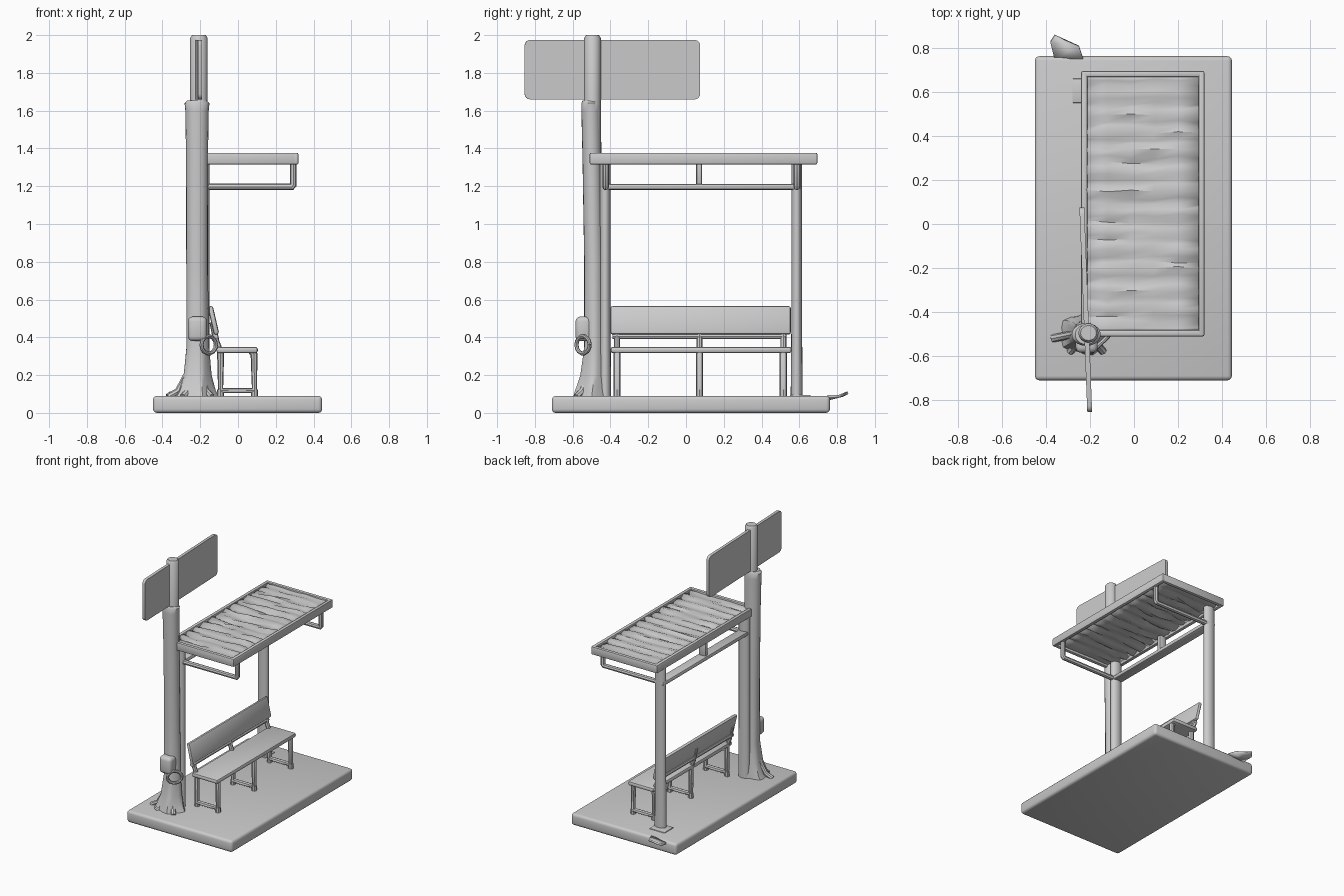
import bpy, bmesh, math, random
from mathutils import Vector

random.seed(4)
if "Cube" in bpy.data.objects:
    bpy.data.objects.remove(bpy.data.objects["Cube"], do_unlink=True)

grey = bpy.data.materials.new("plain_grey")
grey.use_nodes = True
grey.diffuse_color = (0.6, 0.6, 0.6, 1)
grey.node_tree.nodes["Principled BSDF"].inputs["Base Color"].default_value = (0.6, 0.6, 0.6, 1)


def finish(name, bm):
    bmesh.ops.recalc_face_normals(bm, faces=bm.faces)
    mesh = bpy.data.meshes.new(name)
    bm.to_mesh(mesh)
    bm.free()
    mesh.materials.append(grey)
    ob = bpy.data.objects.new(name, mesh)
    bpy.context.collection.objects.link(ob)
    bpy.ops.object.select_all(action="DESELECT")
    ob.select_set(True)
    bpy.context.view_layer.objects.active = ob
    bpy.ops.object.shade_smooth_by_angle(angle=math.radians(40))
    return ob


def box(name, lo, hi, bevel=0.008, segments=2):
    """Rounded box between two corners."""
    lo, hi = Vector(lo), Vector(hi)
    bm = bmesh.new()
    bmesh.ops.create_cube(bm, size=1)
    for v in bm.verts:
        v.co = (lo + hi) / 2 + v.co * (hi - lo)
    bmesh.ops.bevel(bm, geom=bm.edges[:], offset=bevel, segments=segments,
                    affect="EDGES", profile=0.5)
    return finish(name, bm)


def loft(name, rings, sides=16, lobes=0.0):
    """Closed skin over (z, x, y, rx, ry) rings; lobes ripple the lower rings."""
    bm = bmesh.new()
    loops = []
    for z, x, y, rx, ry in rings:
        loop = []
        for i in range(sides):
            a = math.tau * i / sides
            k = 1 + lobes * math.cos(5 * a) * max(0, 1 - z / 0.5)
            loop.append(bm.verts.new((x + k * rx * math.cos(a), y + k * ry * math.sin(a), z)))
        loops.append(loop)
    for a, b in zip(loops, loops[1:]):
        for i in range(sides):
            j = (i + 1) % sides
            bm.faces.new((a[i], a[j], b[j], b[i]))
    bm.faces.new(loops[0])
    bm.faces.new(loops[-1])
    return finish(name, bm)


def tube(name, points, radius):
    """Round bar along a path."""
    cu = bpy.data.curves.new(name, "CURVE")
    cu.dimensions = "3D"
    cu.bevel_depth = radius
    cu.bevel_resolution = 2
    cu.use_fill_caps = True
    sp = cu.splines.new("POLY")
    sp.points.add(len(points) - 1)
    for p, co in zip(sp.points, points):
        p.co = (*co, 1)
    cu.materials.append(grey)
    ob = bpy.data.objects.new(name, cu)
    bpy.context.collection.objects.link(ob)
    bpy.ops.object.select_all(action="DESELECT")
    ob.select_set(True)
    bpy.context.view_layer.objects.active = ob
    bpy.ops.object.convert(target="MESH")
    bpy.ops.object.shade_smooth_by_angle(angle=math.radians(40))


# Ground slab
box("ground_slab", (-0.45, -0.71, 0), (0.445, 0.762, 0.09), 0.02, 3)

# Trunk with flared roots, and the sign pole rising out of it
loft("trunk", [
    (0.08, -0.225, -0.5, 0.115, 0.095), (0.12, -0.222, -0.495, 0.095, 0.088),
    (0.2, -0.218, -0.488, 0.073, 0.07), (0.35, -0.215, -0.485, 0.06, 0.054),
    (0.8, -0.217, -0.488, 0.057, 0.051), (1.35, -0.217, -0.498, 0.058, 0.05),
    (1.6, -0.217, -0.502, 0.062, 0.052), (1.64, -0.217, -0.502, 0.066, 0.052),
    (1.655, -0.217, -0.502, 0.05, 0.045),
], sides=20, lobes=0.12)
loft("sign_pole", [
    (1.5, -0.207, -0.495, 0.046, 0.044), (1.985, -0.207, -0.495, 0.046, 0.044),
    (2.0, -0.207, -0.495, 0.036, 0.034)])

# Roots spreading over the slab
for i, (dx, dy) in enumerate([(-0.15, -0.03), (-0.07, -0.09), (0.08, -0.09)]):
    tube(f"root_{i}", [(-0.22 + dx * 0.35, -0.49 + dy * 0.35, 0.2),
                       (-0.22 + dx * 0.65, -0.49 + dy * 0.65, 0.115),
                       (-0.22 + dx, -0.49 + dy, 0.085)], 0.018)

# Sign board with rounded corners, turned slightly
bm = bmesh.new()
bmesh.ops.create_cube(bm, size=1)
for v in bm.verts:
    v.co = Vector((v.co.x * 0.022, v.co.y * 0.93, v.co.z * 0.315))
corners = [e for e in bm.edges if abs(e.verts[0].co.x - e.verts[1].co.x) > 0.01]
bmesh.ops.bevel(bm, geom=corners, offset=0.03, segments=4, affect="EDGES", profile=0.5)
sign = finish("sign_board", bm)
sign.location = (-0.219, -0.39, 1.817)
sign.rotation_euler.z = math.radians(2.2)

# Roof posts, wider across than deep
for name, y in (("front_post", -0.428), ("back_post", 0.586)):
    loft(name, [(0.08, -0.195, y, 0.046, 0.032), (0.5, -0.195, y, 0.043, 0.028),
                (1.33, -0.195, y, 0.043, 0.028)])
box("post_foot", (-0.28, 0.55, 0.08), (-0.15, 0.66, 0.096), 0.004)

# Roof frame
X0, X1, Y0, Y1 = -0.24, 0.32, -0.51, 0.695
W = 0.028
for name, lo, hi in [
    ("roof_rail_right", (X0, Y0), (X0 + W, Y1)), ("roof_rail_left", (X1 - W, Y0), (X1, Y1)),
    ("roof_rail_front", (X0, Y0), (X1, Y0 + W)), ("roof_rail_back", (X0, Y1 - W), (X1, Y1)),
]:
    box(name, (*lo, 1.315), (*hi, 1.377), 0.008)

# Roof cover: an uneven, crumpled thatch of ridged strips
bm = bmesh.new()
rows, cols = 44, 5
grid = []
for j in range(rows + 1):
    row = []
    for i in range(cols + 1):
        x = X0 + W / 2 + (X1 - X0 - W) * i / cols
        y = Y0 + W / 2 + (Y1 - Y0 - W) * j / rows
        ridge = 0.006 * math.sin(j * 1.9)
        jitter = 0 if j in (0, rows) else random.uniform(-0.008, 0.008)
        row.append(bm.verts.new((x, y + jitter, 1.348 + ridge + jitter)))
    grid.append(row)
for a, b in zip(grid, grid[1:]):
    for i in range(cols):
        bm.faces.new((a[i], a[i + 1], b[i + 1], b[i]))
roof = finish("roof_cover", bm)
solid = roof.modifiers.new("thickness", "SOLIDIFY")
solid.thickness = 0.03
solid.offset = 0

# Bars and brackets under the roof
box("tie_bar", (-0.235, -0.44, 1.181), (-0.157, 0.61, 1.213), 0.012)
box("tie_upright", (-0.225, 0.054, 1.2), (-0.165, 0.086, 1.33), 0.012)
for name, y in (("front", -0.425), ("back", 0.587)):
    tube(f"{name}_bracket", [(-0.2, y, 1.197), (0.285, y, 1.197),
                             (0.293, y, 1.207), (0.293, y, 1.33)], 0.018)

# Bench seat and leaning backrest
box("bench_seat", (-0.115, -0.4, 0.316), (0.105, 0.56, 0.35), 0.014)
back = box("bench_backrest", (-0.014, -0.4, -0.077), (0.014, 0.555, 0.077), 0.012)
back.location = (-0.13, 0, 0.49)
back.rotation_euler.y = math.radians(-13)
tube("backrest_rail", [(-0.12, -0.39, 0.405), (-0.12, 0.53, 0.405)], 0.015)

# Bench leg frames
for i, y in enumerate((-0.365, 0.072, 0.515)):
    tube(f"bench_frame_{i}", [(0.07, y, 0.33), (0.085, y, 0.31), (0.087, y, 0.118),
                              (-0.092, y, 0.118), (-0.092, y, 0.33)], 0.019)
    tube(f"bench_back_support_{i}", [(-0.092, y, 0.32), (-0.115, y, 0.38), (-0.135, y, 0.48)], 0.016)
    for side, x in (("right", -0.092), ("left", 0.087)):
        tube(f"bench_foot_{side}_{i}", [(x, y, 0.08), (x, y, 0.125)], 0.019)

# Small box on the trunk with a hanging loop
box("trunk_box", (-0.265, -0.585, 0.38), (-0.165, -0.5, 0.51), 0.025, 3)
loop_points = []
for i in range(15):
    a = math.tau * i / 14
    loop_points.append((-0.155 + 0.038 * math.cos(a), -0.545 + 0.035 * math.cos(a),
                        0.36 + 0.046 * math.sin(a)))
tube("hanging_loop", loop_points, 0.011)

# Leaf lying over the back edge of the slab
bm = bmesh.new()
outline = [(-0.23, 0.75, 0.08), (-0.25, 0.81, 0.08), (-0.36, 0.86, 0.1),
           (-0.38, 0.83, 0.085), (-0.36, 0.75, 0.065)]
bm.faces.new([bm.verts.new(p) for p in outline])
bmesh.ops.triangulate(bm, faces=bm.faces[:])
leaf = finish("leaf", bm)
leaf.modifiers.new("thickness", "SOLIDIFY").thickness = 0.015
